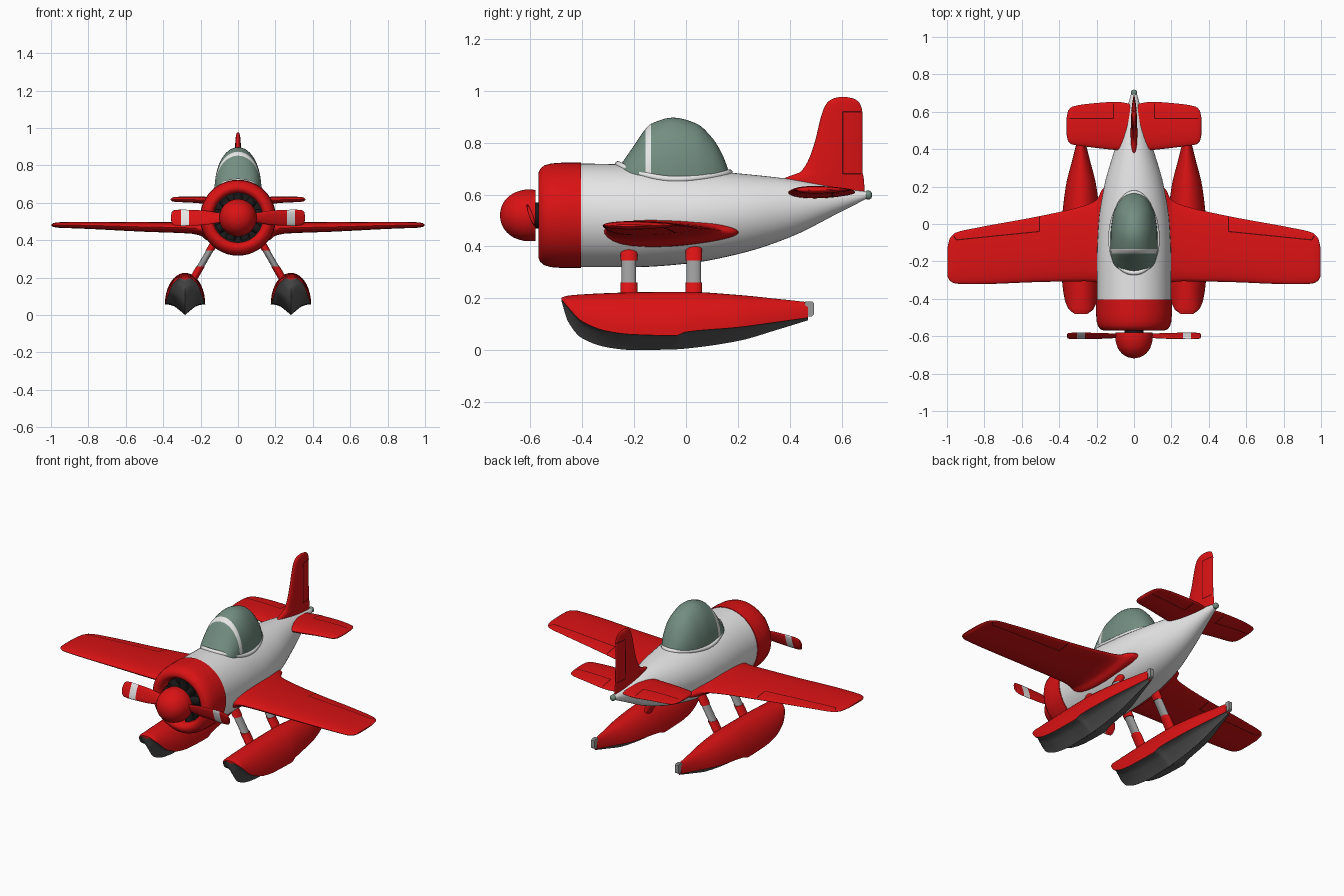
import bpy, bmesh, math
from mathutils import Vector
from mathutils.bvhtree import BVHTree

if "Cube" in bpy.data.objects:
    bpy.data.objects.remove(bpy.data.objects["Cube"])


def material(name, r, g, b):
    m = bpy.data.materials.new(name)
    m.diffuse_color = (r, g, b, 1)
    m.use_nodes = True
    m.node_tree.nodes["Principled BSDF"].inputs["Base Color"].default_value = m.diffuse_color
    return m


RED = material("red paint", 0.70, 0.006, 0.007)
WHITE = material("white paint", 0.80, 0.80, 0.80)
GLASS = material("green glass", 0.17, 0.27, 0.22)
DARK = material("dark grey hull", 0.10, 0.10, 0.10)
GREY = material("grey metal", 0.32, 0.32, 0.32)
BLACK = material("black", 0.01, 0.01, 0.01)
SEAM = material("seam red", 0.10, 0.002, 0.002)


def dense(rows, k=5):
    """Smooth in-between rows; the first column is the parameter."""
    n = len(rows)
    h = [rows[i + 1][0] - rows[i][0] for i in range(n - 1)]
    cols = []
    for c in range(len(rows[0])):
        d = [(rows[i + 1][c] - rows[i][c]) / h[i] for i in range(n - 1)]
        m = [d[0]] + [2 * a * b / (a + b) if a * b > 0 else 0 for a, b in zip(d, d[1:])] + [d[-1]]
        out = []
        for i in range(n - 1):
            for j in range(k):
                t = j / k
                out.append((2*t**3 - 3*t*t + 1) * rows[i][c] + (t**3 - 2*t*t + t) * h[i] * m[i]
                           + (3*t*t - 2*t**3) * rows[i + 1][c] + (t**3 - t*t) * h[i] * m[i + 1])
        cols.append(out + [rows[-1][c]])
    return list(zip(*cols))


def loft(name, rings, mats, rule=None, angle=40):
    """Skin a list of closed rings; rule(centre, segment) picks the material."""
    bm = bmesh.new()
    vs = [[bm.verts.new(p) for p in r] for r in rings]
    n = len(rings[0])
    for a, b in zip(vs, vs[1:]):
        for j in range(n):
            f = bm.faces.new((a[j], a[(j + 1) % n], b[(j + 1) % n], b[j]))
            if rule:
                f.material_index = rule(f.calc_center_median(), j)
    bm.faces.new(vs[0])
    bm.faces.new(vs[-1])
    bmesh.ops.recalc_face_normals(bm, faces=bm.faces)
    me = bpy.data.meshes.new(name)
    bm.to_mesh(me)
    bm.free()
    for m in mats:
        me.materials.append(m)
    me.shade_smooth()
    me.set_sharp_from_angle(angle=math.radians(angle))
    ob = bpy.data.objects.new(name, me)
    bpy.context.collection.objects.link(ob)
    return ob


def turns(n):
    return [2 * math.pi * i / n for i in range(n)]


def lathe(name, rows, mat, z=0.52):
    return loft(name, [[(r * math.cos(a), y, z + r * math.sin(a)) for a in turns(48)]
                       for y, r in rows], [mat])


def foil(name, rows, upright=False):
    """Rows: span, leading edge, trailing edge, centre height, thickness."""
    rings = []
    for s, le, te, zc, t in rows:
        ring = []
        for a in turns(32):
            u = (1 - math.cos(a)) / 2
            c, h = le + (te - le) * u, zc + t / 2 * math.sin(a) * (1.22 - 0.55 * u)
            ring.append((h, c, s) if upright else (s, c, h))
        rings.append(ring)
    return loft(name, rings, [RED], angle=50)


def mirrored(rows):
    return [(-r[0],) + tuple(r[1:]) for r in reversed(rows)] + list(rows)


def tree(ob):
    return BVHTree.FromPolygons([v.co for v in ob.data.vertices],
                                [p.vertices[:] for p in ob.data.polygons])


def seam(name, ob, pts, upright=False):
    """Thin line laid on both surfaces of a foil along a polyline."""
    bvh, bm = tree(ob), bmesh.new()
    for side in (1, -1):
        for p, q in zip(pts, pts[1:]):
            p, q = Vector(p), Vector(q)
            off = Vector((p.y - q.y, q.x - p.x)).normalized() * 0.003
            last = None
            for i in range(11):
                pair = []
                for w in (p.lerp(q, i / 10) + off, p.lerp(q, i / 10) - off):
                    o = Vector((5 * side, w.x, w.y) if upright else (w.x, w.y, 5 * side))
                    d = Vector((-side, 0, 0) if upright else (0, 0, -side))
                    hit = bvh.ray_cast(o, d)[0]
                    if hit:
                        pair.append(bm.verts.new(hit - d * 0.0015))
                pair = pair if len(pair) == 2 else None
                if pair and last:
                    f = bm.faces.new((last[0], last[1], pair[1], pair[0]))
                    f.normal_update()
                    if f.normal.dot(d) > 0:
                        f.normal_flip()
                last = pair
    me = bpy.data.meshes.new(name)
    bm.to_mesh(me)
    bm.free()
    me.materials.append(SEAM)
    bpy.context.collection.objects.link(bpy.data.objects.new(name, me))


# fuselage: y, bottom, top, half width
body = dense([(-.42, .32, .72, .198), (-.2, .32, .716, .198), (0, .333, .70, .19), (.2, .37, .682, .16),
              (.4, .435, .66, .103), (.6, .535, .626, .043), (.705, .588, .61, .013)])
fuselage = loft("fuselage", [[(w * math.cos(a), y, (b + t) / 2 + (t - b) / 2 * math.sin(a))
                              for a in turns(48)] for y, b, t, w in body], [WHITE])
lathe("tail_lamp", [(.69, .012), (.697, .017), (.708, .017), (.715, .012), (.718, .003)], GLASS, .598)

# engine cowl, engine and spinner
lathe("cowl", [(-.49, .132), (-.545, .132), (-.56, .14), (-.569, .152), (-.569, .165), (-.562, .18),
               (-.546, .193), (-.52, .2), (-.48, .203), (-.405, .203), (-.404, .19)], RED)
lathe("engine_plate", [(-.5, .14), (-.48, .14)], BLACK)
lathe("prop_shaft", [(-.59, .05), (-.5, .05)], BLACK)
for a in turns(9):
    bpy.ops.mesh.primitive_cylinder_add(vertices=12, radius=.025, depth=.07, rotation=(0, a, 0),
                                        location=(.09 * math.sin(a), -.525, .52 + .09 * math.cos(a)))
    bpy.context.object.name = "engine_cylinder"
    bpy.context.object.data.materials.append(BLACK)
lathe("spinner", dense([(-.718, .004), (-.712, .033), (-.69, .067), (-.655, .09), (-.61, .1), (-.58, .098)], 3), RED)

# propeller blades: distance out, half chord; white band near the tip
blade = dense([(.05, .022), (.1, .028), (.18, .041), (.262, .045), (.305, .046), (.34, .043), (.354, .032), (.358, .012)], 4)
for s in (1, -1):
    rings = []
    for x, c in blade:
        ring = []
        for a in turns(20):
            u, v, p = c * math.cos(a), .008 * math.sin(a), math.radians(20)
            ring.append((s * x, -.598 - u * math.sin(p) + v * math.cos(p),
                         .52 + s * (u * math.cos(p) + v * math.sin(p)) if s > 0 else
                         .52 - (u * math.cos(p) + v * math.sin(p))))
        rings.append(ring)
    loft("propeller_blade", rings, [RED, WHITE], lambda c, j: int(.262 < abs(c.x) < .305))

# canopy: y, top, half width, with a white bow
glass = dense([(-.262, .70, .05), (-.25, .718, .085), (-.2, .79, .115), (-.157, .852, .124), (-.135, .873, .126),
               (-.05, .897, .125), (.04, .874, .113), (.1, .82, .091), (.14, .755, .064), (.167, .685, .03)])
loft("canopy", [[(w * math.cos(a), y, .66 + (t - .66) * math.sin(a) ** .9)
                 for a in [math.pi * i / 30 for i in range(30)] + [math.pi - 1e-4]]
                for y, t, w in glass], [GLASS, WHITE], lambda c, j: int(-.157 < c.y < -.135))

# canopy rim draped over the fuselage
skin = tree(fuselage)
rim = bpy.data.curves.new("canopy_rim", "CURVE")
rim.dimensions, rim.bevel_depth, rim.bevel_resolution = "3D", .012, 3
path = rim.splines.new("POLY")
path.points.add(59)
path.use_cyclic_u = True
for pt, a in zip(path.points, turns(60)):
    x, y = .125 * math.sin(a) * (1 + .15 * math.cos(a)), -.047 - .215 * math.cos(a)
    pt.co = (*skin.ray_cast(Vector((x, y, 5)), Vector((0, 0, -1)))[0], 1)
rim.materials.append(WHITE)
bpy.context.collection.objects.link(bpy.data.objects.new("canopy_rim", rim))

# wing with root fairing
half = dense([(.10, -.33, .22, .455, .125), (.165, -.326, .19, .457, .118), (.20, -.312, .13, .462, .078),
              (.26, -.306, .10, .466, .062), (.5, -.31, .043, .471, .053), (.85, -.322, -.022, .48, .036),
              (.95, -.319, -.045, .481, .031), (.985, -.303, -.078, .481, .022), (.998, -.28, -.13, .481, .007)])
wing = foil("wing", mirrored(half))
# tailplane
half = dense([(.01, .39, .64, .606, .045), (.09, .395, .653, .608, .044), (.25, .413, .642, .617, .033),
              (.33, .425, .627, .618, .028), (.352, .442, .605, .618, .02), (.36, .475, .57, .618, .006)])
tail = foil("tailplane", mirrored(half))
# fin: height, leading edge, trailing edge
fin = foil("fin", dense([(.60, .34, .69, 0, .036), (.66, .375, .686, 0, .036), (.69, .445, .681, 0, .034),
                         (.78, .49, .68, 0, .032), (.92, .527, .68, 0, .028), (.955, .545, .668, 0, .024),
                         (.97, .567, .647, 0, .016), (.976, .59, .62, 0, .006)]), True)
# control surface seams
for s in (1, -1):
    seam("aileron_seam", wing, [(s * .505, .037), (s * .505, -.04), (s * .95, -.085), (s * .965, -.062)])
    seam("elevator_seam", tail, [(s * .11, .645), (s * .11, .565), (s * .345, .565)])
seam("rudder_seam", fin, [(.676, .92), (.605, .92), (.605, .68), (.676, .68)], True)

# floats: y, keel, chine, top, half width
hull = dense([(-.48, .188, .195, .203, .035), (-.455, .11, .165, .21, .066), (-.4, .045, .11, .215, .088),
              (-.3, .01, .072, .22, .102), (-.2, .0, .06, .223, .107), (-.04, .003, .056, .225, .108),
              (0, .006, .07, .225, .105), (.2, .035, .088, .213, .082), (.35, .078, .108, .198, .045),
              (.47, .115, .125, .185, .015)])
arc = [math.pi * i / 20 for i in range(21)]
for s in (1, -1):
    cx = s * .283
    rings = []
    for y, k, c, t, w in hull:
        rings.append([(cx + w * math.cos(a), y, c + (t - c) * math.sin(a)) for a in arc]
                     + [(cx + w * u, y, k + (c - k) * v)
                        for u, v in ((-.75, .97), (-.5, .78), (0, 0), (.5, .78), (.75, .97))])
    loft("float", rings, [RED, DARK], lambda c, j: int(j >= 20), 30)
    loft("float_rudder", [[(cx + dx, y, z) for dx, z in ((-.011, a), (.011, a), (.011, b), (-.011, b))]
                          for y, a, b in ((.46, .128, .188), (.486, .13, .188), (.493, .137, .182))], [GREY])
    # struts with red cuffs: height range and swelling
    for y in (-.22, .03):
        for name, z0, z1, g, mat in (("strut", .2, .42, 1, GREY), ("strut_lower_cuff", .19, .26, 1.15, RED),
                                     ("strut_upper_cuff", .345, .43, 1.15, RED)):
            loft(name, [[(s * (.235 - (z - .2) * .585) + .02 * g * math.cos(a), y + .028 * g * math.sin(a), z)
                         for a in turns(24)] for z in (z0, z1)], [mat])
